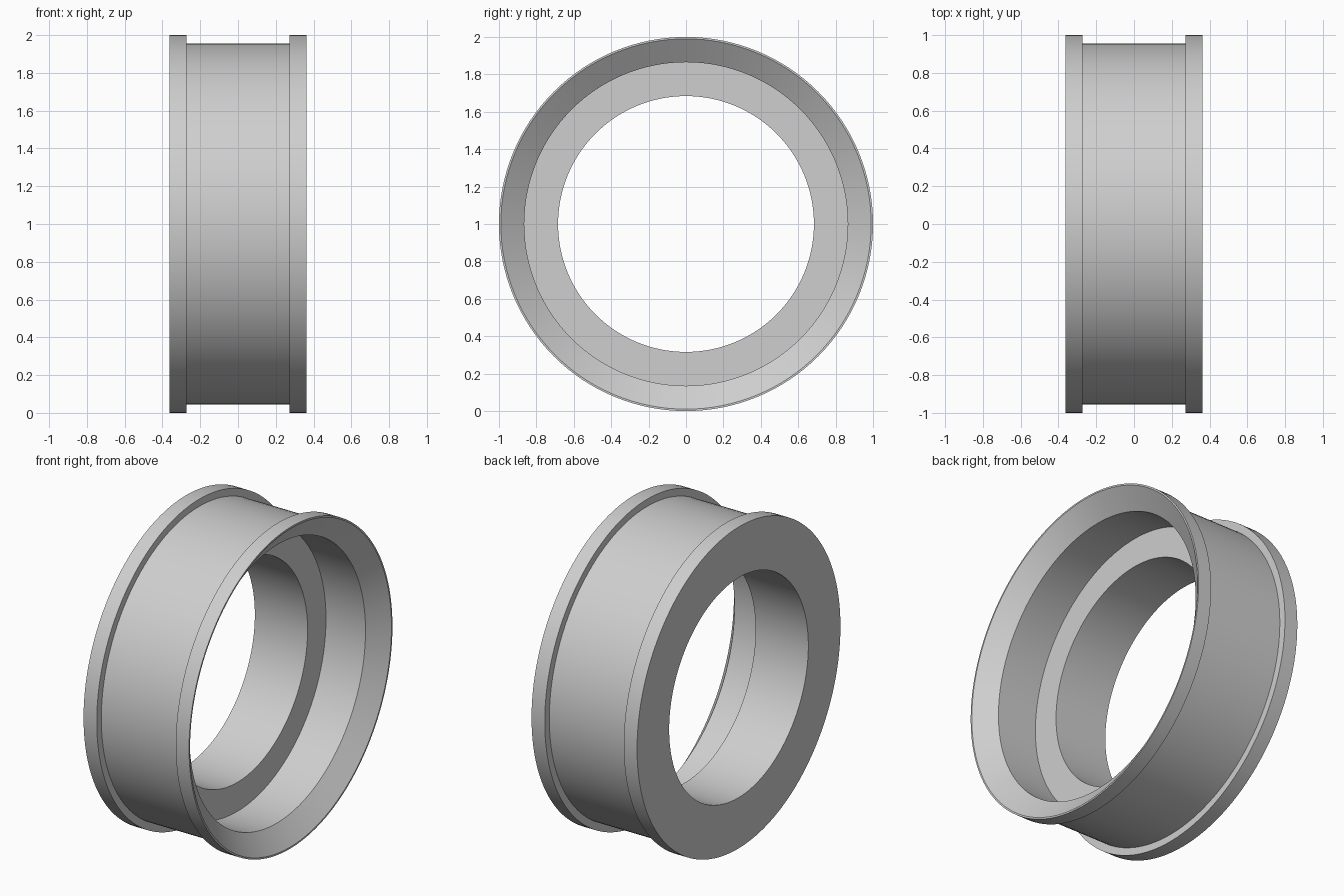
import bpy
import bmesh
import math
from mathutils import Matrix

cube = bpy.data.objects.get("Cube")
if cube:
    bpy.data.objects.remove(cube, do_unlink=True)

SEGMENTS = 128
HALF_WIDTH = 0.363
GROOVE = 0.272
OUTER, RIM, GROOVE_R, SEAT_R, BORE = 1.0, 0.99, 0.955, 0.865, 0.684

grey = bpy.data.materials.new("satin_grey")
grey.use_nodes = True
colour = (0.62, 0.62, 0.62, 1)
grey.diffuse_color = colour
grey.node_tree.nodes["Principled BSDF"].inputs["Base Color"].default_value = colour


def lathe(name, profile):
    """Revolve a closed (x, radius) profile about the x axis."""
    bm = bmesh.new()
    verts = [bm.verts.new((x, 0, r)) for x, r in profile]
    edges = [bm.edges.new((v, verts[(i + 1) % len(verts)]))
             for i, v in enumerate(verts)]
    bmesh.ops.spin(bm, geom=verts + edges, cent=(0, 0, 0), axis=(1, 0, 0),
                   angle=math.tau, steps=SEGMENTS, use_merge=True)
    bmesh.ops.remove_doubles(bm, verts=bm.verts, dist=0.0001)
    bmesh.ops.recalc_face_normals(bm, faces=bm.faces)
    bmesh.ops.transform(bm, matrix=Matrix.Translation((0, 0, OUTER)), verts=bm.verts)
    mesh = bpy.data.meshes.new(name)
    bm.to_mesh(mesh)
    bm.free()
    mesh.materials.append(grey)
    obj = bpy.data.objects.new(name, mesh)
    bpy.context.collection.objects.link(obj)
    bpy.ops.object.select_all(action="DESELECT")
    obj.select_set(True)
    bpy.context.view_layer.objects.active = obj
    bpy.ops.object.shade_smooth_by_angle(angle=math.radians(30))
    return obj


# Flanged ring: grooved outside, stepped bore, chamfered mouth on the +x end
lathe("flanged_ring", [
    (-HALF_WIDTH, BORE),
    (-HALF_WIDTH, OUTER),
    (-GROOVE, OUTER),
    (-GROOVE, GROOVE_R),
    (GROOVE, GROOVE_R),
    (GROOVE, OUTER),
    (HALF_WIDTH, OUTER),
    (HALF_WIDTH, RIM),
    (GROOVE, SEAT_R),
    (0, SEAT_R),
    (0, BORE),
])
